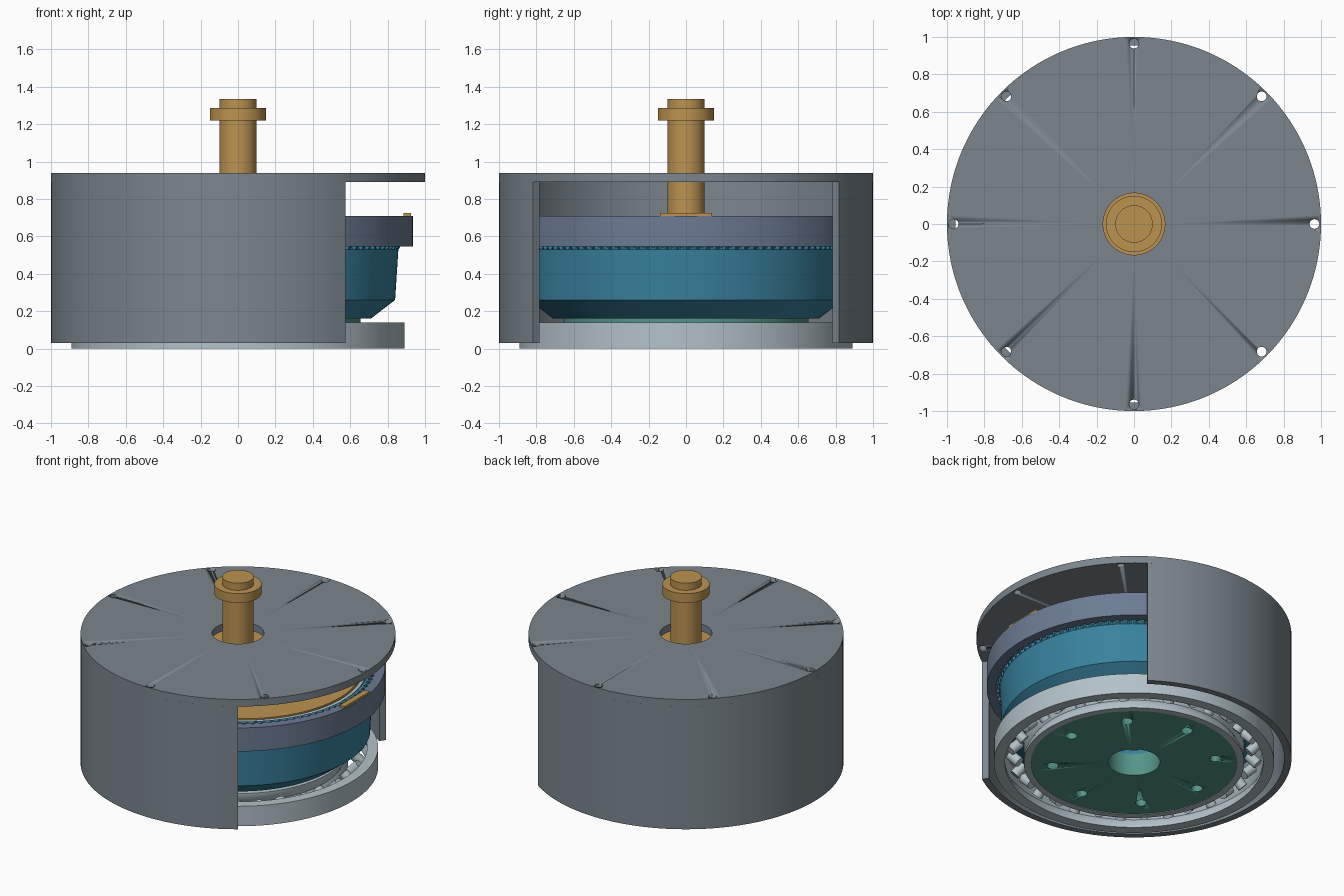
import bpy, bmesh, math
from mathutils import Matrix

if "Cube" in bpy.data.objects:
    bpy.data.objects.remove(bpy.data.objects["Cube"])

def mat(name, r, g, b):
    m = bpy.data.materials.new(name)
    m.diffuse_color = (r, g, b, 1)
    m.use_nodes = True
    m.node_tree.nodes["Principled BSDF"].inputs["Base Color"].default_value = m.diffuse_color
    return m

HOUSING = mat("housing_grey", .20, .24, .27)
STEEL = mat("steel", .45, .54, .58)
SLATE = mat("slate", .15, .20, .29)
TEAL = mat("teal", .04, .22, .34)
GREEN = mat("green", .09, .30, .25)
BRASS = mat("brass", .50, .29, .08)

def finish(bm, name, m):
    bmesh.ops.recalc_face_normals(bm, faces=bm.faces)
    me = bpy.data.meshes.new(name)
    bm.to_mesh(me)
    bm.free()
    ob = bpy.data.objects.new(name, me)
    bpy.context.collection.objects.link(ob)
    me.materials.append(m)
    bpy.ops.object.select_all(action='DESELECT')
    ob.select_set(True)
    bpy.context.view_layer.objects.active = ob
    bpy.ops.object.shade_smooth_by_angle(angle=math.radians(30))
    return ob

def lathe(name, prof, m, n=128, a0=0, a1=360, shape=None):
    """Revolve a closed (r, z) loop; shape(i, k, a) gives x/y radius for point i at step k."""
    bm = bmesh.new()
    full = a1 - a0 == 360
    rings = []
    for k in range(n if full else n + 1):
        a = math.radians(a0 + (a1 - a0) * k / n)
        ring = []
        for i, (r, z) in enumerate(prof):
            rx, ry = shape(i, k, r, z) if shape else (r, r)
            ring.append(bm.verts.new((rx * math.cos(a), ry * math.sin(a), z)))
        rings.append(ring)
    p = len(prof)
    for k in range(n):
        A, B = rings[k], rings[(k + 1) % len(rings)]
        for i in range(p):
            j = (i + 1) % p
            bm.faces.new((A[i], B[i], B[j], A[j]))
    if not full:
        bm.faces.new(rings[0])
        bm.faces.new(rings[-1])
    return finish(bm, name, m)

def tube(name, r0, r1, z0, z1, m, **kw):
    return lathe(name, [(r0, z0), (r1, z0), (r1, z1), (r0, z1)], m, **kw)

def drill(ob, radius, circle, z0, z1):
    """Eight holes on a bolt circle."""
    bm = bmesh.new()
    for k in range(8):
        a = k * math.pi / 4
        bmesh.ops.create_cone(bm, cap_ends=True, segments=20, radius1=radius, radius2=radius, depth=z1 - z0,
                              matrix=Matrix.Translation((circle * math.cos(a), circle * math.sin(a), (z0 + z1) / 2)))
    cut = finish(bm, ob.name + "_hole_cutter", HOUSING)
    cut.hide_render = True
    cut.display_type = 'WIRE'
    mod = ob.modifiers.new("bolt_holes", 'BOOLEAN')
    mod.object = cut
    mod.operation = 'DIFFERENCE'
    mod.solver = 'EXACT'

# Housing: lid with bolt holes, wall with an open window towards +x
lid = tube("housing_lid", .165, 1, .89, .94, HOUSING)
drill(lid, .026, .965, .85, 1)
tube("housing_wall", .955, 1, .03, .89, HOUSING, n=100, a0=55, a1=305)

# Crossed roller output bearing
lathe("bearing_outer_ring", [(.82, 0), (.89, 0), (.89, .14), (.82, .14), (.82, .115), (.845, .07), (.82, .025)], STEEL)
lathe("bearing_inner_ring", [(.656, 0), (.70, 0), (.70, .025), (.675, .07), (.70, .115), (.70, .14), (.656, .14)], STEEL)
bm = bmesh.new()
for k in range(32):
    tilt = math.radians(45 if k % 2 else -45)
    M = (Matrix.Rotation(k * math.tau / 32, 4, 'Z') @ Matrix.Translation((.76, 0, .07))
         @ Matrix.Rotation(math.pi / 2 + tilt, 4, 'Y'))
    bmesh.ops.create_cone(bm, cap_ends=True, segments=16, radius1=.034, radius2=.034, depth=.085, matrix=M)
finish(bm, "bearing_rollers", STEEL)

# Output flange
flange = tube("output_flange", .165, .656, .004, .16, GREEN)
drill(flange, .037, .52, -.1, .13)

# Flexible cup: round at the floor, oval and toothed at the mouth
TEETH = 100
cup = [(.165, .16), (.71, .16), (.84, .26), (.855, .53), (.845, .54), (.845, .70),
       (.83, .70), (.82, .53), (.81, .275), (.70, .19), (.165, .19)]

def cup_shape(i, k, r, z):
    t = max(0, (z - .26) / .44)
    if i in (4, 5) and k % 4 in (0, 1):
        r += .018
    return r + .004 * t, r - .022 * t

lathe("flexible_cup", cup, TEAL, n=TEETH * 4, shape=cup_shape)

# Rigid ring with inner teeth, and its index mark
def ring_shape(i, k, r, z):
    if i in (0, 3) and k % 4 in (2, 3):
        r -= .015
    return r, r

lathe("rigid_ring", [(.878, .545), (.935, .545), (.935, .71), (.878, .71)], SLATE,
      n=(TEETH + 2) * 4, shape=ring_shape)
bm = bmesh.new()
bmesh.ops.create_cube(bm, size=1, matrix=Matrix.Translation((.905, 0, .717)) @ Matrix.Diagonal((.04, .28, .014, 1)))
finish(bm, "index_mark", BRASS)

# Oval wave generator, its thin bearing race and the input shaft
def oval(i, k, r, z):
    return (r + .008, r - .018) if r > .3 else (r, r)

tube("wave_bearing_race", .795, .818, .56, .695, STEEL, shape=oval)
tube("wave_generator", .09, .785, .56, .70, BRASS, shape=oval)
lathe("input_shaft", [(0.0005, .56), (.10, .56), (.10, 1.22), (.15, 1.22), (.15, 1.285), (.10, 1.285),
                      (.10, 1.335), (0.0005, 1.335)], BRASS, n=64)
